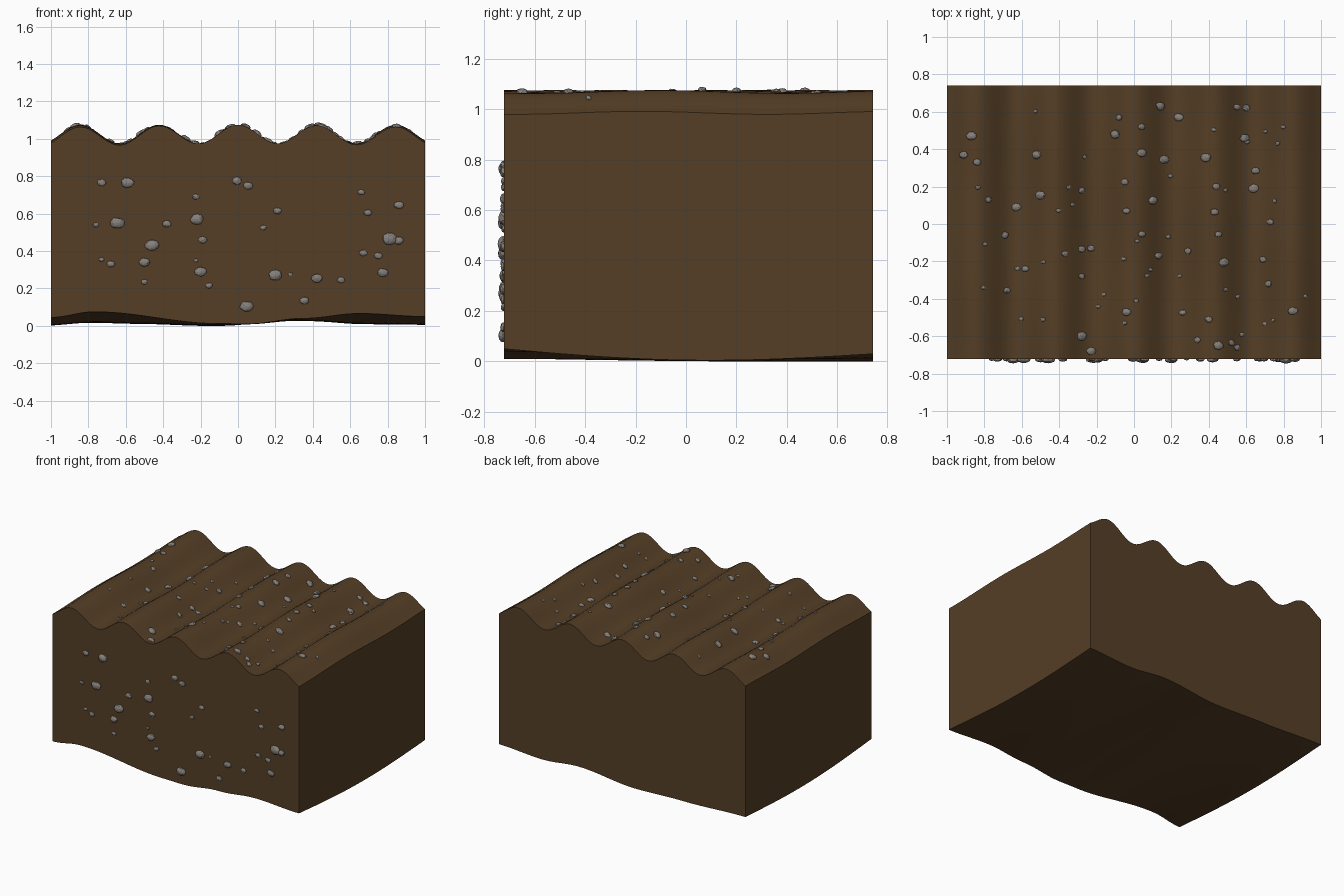
import bpy, bmesh, math, random
from mathutils import Vector, Matrix

if "Cube" in bpy.data.objects:
    bpy.data.objects.remove(bpy.data.objects["Cube"])

random.seed(4)
FRONT, BACK = -0.722, 0.74


def material(name, rgb):
    m = bpy.data.materials.new(name)
    m.diffuse_color = (*rgb, 1)
    m.use_nodes = True
    m.node_tree.nodes["Principled BSDF"].inputs["Base Color"].default_value = m.diffuse_color
    return m


soil = material("brown soil", (0.090, 0.049, 0.019))
grey = material("grey stone", (0.235, 0.215, 0.195))


def add_object(name, bm, mat):
    me = bpy.data.meshes.new(name)
    bm.to_mesh(me)
    bm.free()
    me.materials.append(mat)
    ob = bpy.data.objects.new(name, me)
    bpy.context.collection.objects.link(ob)
    return ob


def eased(keys, x):
    """Smooth interpolation through (x, z) keys."""
    for (x0, z0), (x1, z1) in zip(keys, keys[1:]):
        if x <= x1:
            t = max(0, (x - x0) / (x1 - x0))
            return z0 + (z1 - z0) * (1 - math.cos(math.pi * t)) / 2
    return keys[-1][1]


def top_z(x, y):
    """Ploughed ridges running front to back, slightly uneven."""
    return (1.019 + 0.05 * math.cos(2 * math.pi * x / 0.422)
            + 0.006 * math.cos(2 * math.pi * (y - 0.3) + 3 * x))


FRONT_EDGE = [(-1, .045), (-.77, .075), (-.1, .012), (.05, .01), (.35, .04), (.65, .066), (1, .05)]
BACK_EDGE = [(-1, .03), (-.5, .012), (-.1, 0), (.35, .038), (.65, .012), (1, .03)]


def bottom_z(x, y):
    u = (y - FRONT) / (BACK - FRONT)
    z = eased(FRONT_EDGE, x) * (1 - u) + eased(BACK_EDGE, x) * u
    return max(0, z - 0.035 * math.sin(math.pi * u) * abs(x))


# Soil block: wavy top grid extruded down to a wavy underside
bm = bmesh.new()
bmesh.ops.create_grid(bm, x_segments=100, y_segments=24, size=1)
for v in bm.verts:
    v.co.y = FRONT + (v.co.y + 1) / 2 * (BACK - FRONT)
top = list(bm.verts)
res = bmesh.ops.extrude_face_region(bm, geom=bm.faces[:], use_keep_orig=True)
for v in res["geom"]:
    if isinstance(v, bmesh.types.BMVert):
        v.co.z = bottom_z(v.co.x, v.co.y)
for v in top:
    v.co.z = top_z(v.co.x, v.co.y)
bmesh.ops.recalc_face_normals(bm, faces=bm.faces[:])
block = add_object("soil_block", bm, soil)
bpy.context.view_layer.objects.active = block
block.select_set(True)
bpy.ops.object.shade_smooth_by_angle(angle=math.radians(35))


def add_stone(bm, pos, normal, r):
    """Flattened, irregular pebble half sunk along the surface normal."""
    z = Vector(normal).normalized()
    x = (Vector((1, 0, 0)) - z * z.x).normalized()
    rot = Matrix((x, z.cross(x), z)).transposed().to_4x4()
    spin = Matrix.Rotation(random.uniform(0, 6.28), 4, 'Z')
    scale = Matrix.Diagonal((r, r * 0.78, r * 0.5, 1))
    m = Matrix.Translation(Vector(pos) + z * r * 0.08) @ rot @ scale @ spin
    verts = bmesh.ops.create_icosphere(bm, subdivisions=2, radius=1)["verts"]
    lumps = [Vector([random.gauss(0, 1) for _ in range(3)]).normalized() for _ in range(9)]
    for v in verts:  # cut lumpy facets
        for n in lumps:
            over = v.co.dot(n) - 0.86
            if over > 0:
                v.co -= n * over
        v.co = m @ v.co


# Stones on the top surface
big = [(-.91, .37), (-.87, .47), (-.63, .09), (-.5, .155), (-.52, .37), (-.1, .48), (.04, .38),
       (.14, .63), (.24, .57), (.16, .345), (.1, .125), (.385, .355), (.59, .46), (.64, .19),
       (.48, -.205), (.85, -.465), (-.28, -.6), (-.23, -.68), (-.04, -.47), (.45, -.65)]
medium = [(-.84, .33), (-.78, .13), (-.69, -.06), (-.68, -.355), (-.58, -.24), (-.37, -.16),
          (-.28, -.135), (-.23, -.13), (-.28, .18), (-.04, .07), (.04, -.055), (.13, -.17),
          (.29, -.145), (.43, .065), (.44, .2), (.45, -.055), (.65, .285), (.73, .01),
          (.69, -.19), (.72, -.32), (.4, -.51), (.34, -.62), (.52, -.635), (.55, -.66),
          (.26, -.475), (-.08, .57), (.04, .52), (-.05, .225), (.55, .625), (.6, .62), (-.28, -.28)]
small = [(random.uniform(-.92, .92), random.uniform(-.65, .7)) for _ in range(36)]
bm = bmesh.new()
for group, r in ((big, .029), (medium, .022), (small, .014)):
    for x, y in group:
        slope = (top_z(x + .01, y) - top_z(x - .01, y)) / .02
        add_stone(bm, (x, y, top_z(x, y)), (-slope, 0, 1), r * random.uniform(.92, 1.08))
add_object("top_stones", bm, grey)

# Stones in the front cut face: x, z, radius
front = [(-.73, .765, .025), (-.59, .765, .037), (-.76, .54, .017), (-.645, .55, .04),
         (-.38, .545, .025), (-.225, .69, .02), (-.22, .57, .038), (-.19, .46, .025),
         (-.46, .43, .04), (-.5, .34, .03), (-.73, .355, .015), (-.68, .33, .023),
         (-.5, .235, .018), (-.225, .35, .013), (-.2, .29, .035), (-.155, .215, .02),
         (-.005, .775, .027), (.055, .75, .027), (.21, .615, .023), (.135, .525, .018),
         (.045, .105, .038), (.2, .27, .038), (.28, .275, .013), (.355, .135, .025),
         (.42, .255, .032), (.55, .245, .022), (.66, .715, .02), (.695, .605, .022),
         (.86, .645, .027), (.81, .465, .042), (.86, .455, .027), (.67, .39, .023),
         (.75, .375, .023), (.775, .285, .03)]
bm = bmesh.new()
for x, z, r in front:
    add_stone(bm, (x, FRONT, z), (0, -1, 0), r)
add_object("front_stones", bm, grey)
